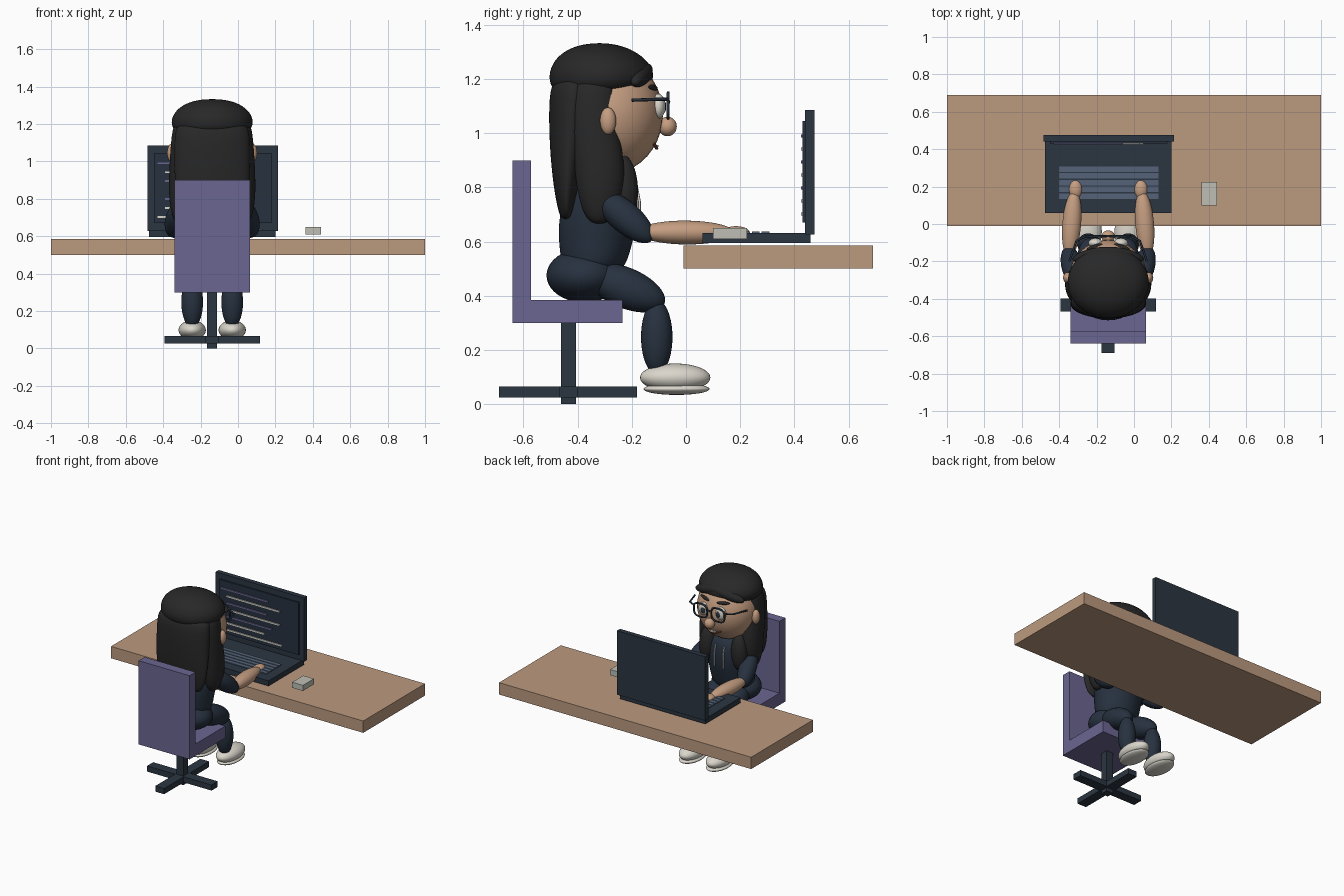
import bpy, bmesh, math
from mathutils import Vector

if "Cube" in bpy.data.objects:
    bpy.data.objects.remove(bpy.data.objects["Cube"])

CX = -0.138  # centre line of the figure and chair


def material(name, *rgb):
    m = bpy.data.materials.new(name)
    m.use_nodes = True
    m.diffuse_color = (*rgb, 1)
    m.node_tree.nodes["Principled BSDF"].inputs["Base Color"].default_value = (*rgb, 1)
    return m


WOOD = material("wood", .50, .32, .21)
PURPLE = material("purple", .147, .133, .287)
DARK = material("dark slate", .024, .036, .053)
NAVY = material("navy cloth", .020, .031, .050)
HAIR = material("black hair", .021, .021, .021)
SKIN = material("skin", .56, .34, .22)
WHITE = material("warm white", .70, .67, .60)
GREY = material("light grey", .52, .52, .46)
KEYS = material("key blue", .09, .127, .19)
BROWN = material("brown", .16, .06, .04)


def finish(name, bm, mat, smooth=True):
    me = bpy.data.meshes.new(name)
    bmesh.ops.recalc_face_normals(bm, faces=bm.faces)
    for f in bm.faces:
        f.smooth = smooth
    bm.to_mesh(me)
    bm.free()
    me.materials.append(mat)
    ob = bpy.data.objects.new(name, me)
    bpy.context.collection.objects.link(ob)
    return ob


def box(name, mat, x, y, z):
    bm = bmesh.new()
    bmesh.ops.create_cube(bm, size=1)
    for v in bm.verts:
        v.co = [lo + (c + .5) * (hi - lo) for c, (lo, hi) in zip(v.co, (x, y, z))]
    return finish(name, bm, mat, False)


def ball(name, mat, centre, radii):
    bm = bmesh.new()
    bmesh.ops.create_uvsphere(bm, u_segments=32, v_segments=20, radius=1)
    ob = finish(name, bm, mat)
    ob.location, ob.scale = centre, radii
    return ob


def limb(name, mat, a, b, r, r2=None):
    # Ellipsoid stretched between two tips
    a, b = Vector(a), Vector(b)
    ob = ball(name, mat, (a + b) / 2, (r, r2 or r, (b - a).length / 2))
    ob.rotation_euler = (b - a).to_track_quat('Z', 'Y').to_euler()
    return ob


def loft(name, mat, cx, rings):
    # Rounded body from stacked ellipses (z, centre y, radius x, radius y)
    bm = bmesh.new()
    n, loops = 20, []
    for z, cy, rx, ry in rings:
        loops.append([bm.verts.new((cx + rx * math.cos(t), cy + ry * math.sin(t), z))
                      for t in (math.tau * i / n for i in range(n))])
    for lo, hi in zip(loops, loops[1:]):
        for i in range(n):
            bm.faces.new((lo[i], lo[(i + 1) % n], hi[(i + 1) % n], hi[i]))
    bm.faces.new(loops[0])
    bm.faces.new(loops[-1])
    ob = finish(name, bm, mat)
    sub = ob.modifiers.new("smooth", 'SUBSURF')
    sub.levels = sub.render_levels = 2
    return ob


def tube(name, mat, points, r, cyclic=False):
    cu = bpy.data.curves.new(name, 'CURVE')
    cu.dimensions = '3D'
    cu.bevel_depth, cu.bevel_resolution, cu.use_fill_caps = r, 2, True
    sp = cu.splines.new('POLY')
    sp.points.add(len(points) - 1)
    for p, co in zip(sp.points, points):
        p.co = (*co, 1)
    sp.use_cyclic_u = cyclic
    cu.materials.append(mat)
    ob = bpy.data.objects.new(name, cu)
    bpy.context.collection.objects.link(ob)
    return ob


# Desk and the small box on it
box("desk_top", WOOD, (-1, 1), (-.01, .69), (.50, .585))
box("mouse", GREY, (.36, .445), (.10, .225), (.61, .65))

# Laptop
box("laptop_base", DARK, (-.475, .20), (.06, .46), (.595, .632))
box("laptop_lid", DARK, (-.485, .215), (.44, .475), (.627, 1.085))
box("laptop_screen", NAVY, (-.45, .18), (.431, .441), (.67, 1.045))
for i in range(5):
    y = .135 + i * .036
    box("key_row", KEYS, (-.40, .13), (y, y + .029), (.63, .638))
code = [(0, .37, PURPLE), (.04, .46, WHITE), (.04, .36, PURPLE), (.08, .46, WHITE),
        (.04, .40, PURPLE), (.04, .34, WHITE), (0, .48, WHITE)]
for i, (a, b, mat) in enumerate(code):
    z = .99 - i * .048
    box("code_line", mat, (a - .43, b - .43), (.424, .432), (z - .005, z + .005))

# Chair
box("chair_back", PURPLE, (CX - .202, CX + .202), (-.64, -.573), (.30, .90))
box("chair_seat", PURPLE, (CX - .202, CX + .202), (-.64, -.235), (.30, .385))
box("chair_post", DARK, (CX - .027, CX + .027), (-.461, -.407), (0, .32))
box("chair_foot_across", DARK, (CX - .256, CX + .256), (-.468, -.398), (.025, .065))
box("chair_foot_along", DARK, (CX - .035, CX + .035), (-.69, -.18), (.025, .065))

# Body
loft("torso", NAVY, CX, [(.48, -.34, .10, .08), (.51, -.34, .15, .12), (.58, -.335, .155, .135),
                         (.68, -.325, .17, .15), (.78, -.31, .175, .135),
                         (.85, -.30, .13, .11), (.89, -.30, .06, .06)])
ball("hips", NAVY, (CX, -.375, .475), (.175, .14, .1))
ball("neck", SKIN, (CX, -.29, .88), (.075, .07, .08))

# Head
ball("head", SKIN, (CX, -.285, 1.07), (.208, .2, .22))
ball("nose", SKIN, (CX, -.068, 1.025), (.036, .034, .036))
tube("mouth", BROWN, [(CX + .055 * t, -.108 - .012 * t * t, .945 + .018 * t * t)
                      for t in (i / 5 for i in range(-5, 6))], .006)
box("teeth", WHITE, (CX - .022, CX + .022), (-.118, -.102), (.95, .957))

# Hair
loft("hair_cap", HAIR, CX, [(1.15, -.32, .17, .14), (1.165, -.32, .207, .178), (1.20, -.312, .223, .197),
                            (1.24, -.312, .217, .192), (1.285, -.317, .185, .16),
                            (1.32, -.32, .12, .10), (1.333, -.32, .04, .03)])
loft("hair_back", HAIR, CX, [(.68, -.44, .11, .015), (.70, -.44, .165, .03), (.80, -.44, .198, .05),
                             (.95, -.43, .205, .075), (1.10, -.42, .205, .088),
                             (1.18, -.41, .20, .09), (1.21, -.40, .16, .07)])

# Paired parts
for s, side in ((-1, "right"), (1, "left")):
    def at(d, y, z):
        return (CX + s * d, y, z)

    loft("hair_side_" + side, HAIR, CX + s * .165,
         [(.665, -.32, .02, .02), (.69, -.32, .045, .055), (.78, -.315, .066, .088),
          (.90, -.32, .068, .096), (1.05, -.345, .06, .086), (1.17, -.34, .05, .085),
          (1.21, -.335, .03, .05)])
    limb("hair_front_" + side, HAIR, at(.13, -.23, .66), at(.12, -.235, .92), .055, .058)
    limb("fringe_" + side, HAIR, at(-.03, -.14, 1.245), at(.19, -.19, 1.185), .035, .035)
    ball("ear_" + side, SKIN, at(.215, -.288, 1.045), (.026, .03, .05))

    # Eyes and glasses
    ball("eye_" + side, WHITE, at(.068, -.102, 1.10), (.038, .026, .046))
    ball("pupil_" + side, DARK, at(.062, -.081, 1.098), (.018, .008, .022))
    limb("brow_" + side, HAIR, at(.03, -.108, 1.165), at(.115, -.135, 1.172), .011)
    rim = []
    for i in range(32):
        c, n = math.cos(math.tau * i / 32), math.sin(math.tau * i / 32)
        rim.append(at(.069 + .053 * math.copysign(abs(c) ** .7, c), -.066,
                      1.102 + .047 * math.copysign(abs(n) ** .7, n)))
    tube("rim_" + side, DARK, rim, .006, True)
    tube("temple_" + side, DARK, [at(.12, -.066, 1.125), at(.17, -.09, 1.126), at(.207, -.20, 1.122)], .006)

    # Arms
    limb("sleeve_" + side, NAVY, at(.165, -.33, .78), at(.218, -.125, .605), .058)
    limb("forearm_" + side, SKIN, at(.21, -.18, .635), at(.18, .18, .632), .05, .044)
    ball("hand_" + side, SKIN, at(.175, .185, .632), (.035, .05, .025))

    # Legs
    limb("thigh_" + side, NAVY, at(.075, -.37, .49), at(.107, -.08, .37), .075)
    limb("shin_" + side, NAVY, at(.107, -.108, .385), at(.107, -.108, .11), .058)
    ball("shoe_" + side, WHITE, at(.107, -.04, .098), (.073, .13, .052))
    ball("sole_" + side, WHITE, at(.107, -.035, .056), (.07, .122, .022))

    # Drawstring
    tube("drawstring_" + side, WHITE, [at(.035, -.186, .82), at(.035, -.172, .75), at(.036, -.172, .67)], .005)

tube("glasses_bridge", DARK, [(CX - .018, -.066, 1.11), (CX, -.064, 1.116), (CX + .018, -.066, 1.11)], .006)
